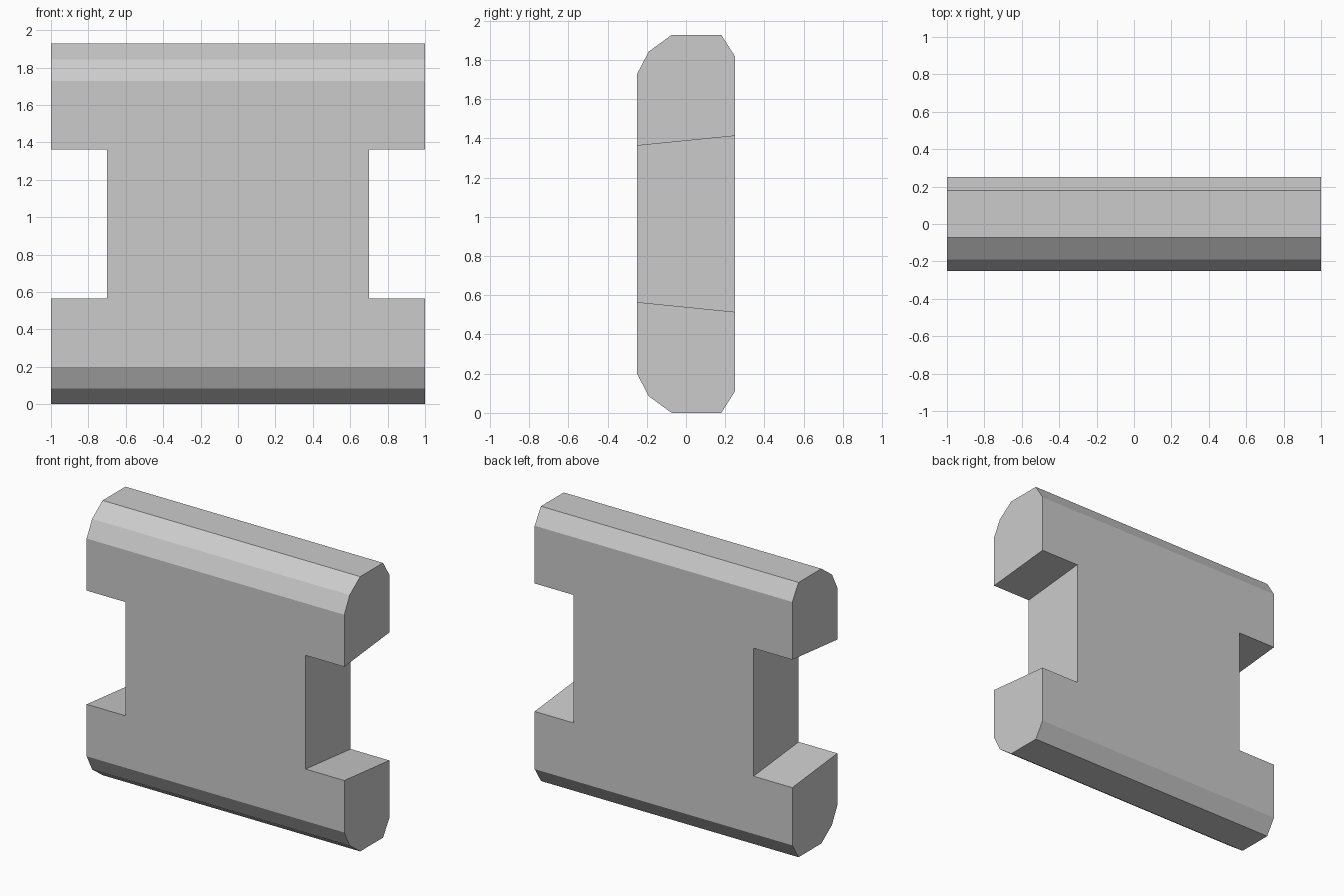
import bpy, bmesh

if "Cube" in bpy.data.objects:
    bpy.data.objects.remove(bpy.data.objects["Cube"])

MID = 0.964  # half height; the shape mirrors top to bottom


def prism(bm, lower, x0, x1):
    """Extrude a (y, z) outline, mirrored about mid height, from x0 to x1."""
    outline = lower + [(y, 2 * MID - z) for y, z in reversed(lower)]
    face = bm.faces.new([bm.verts.new((x0, y, z)) for y, z in outline])
    ext = bmesh.ops.extrude_face_region(bm, geom=[face])
    for v in ext["geom"]:
        if isinstance(v, bmesh.types.BMVert):
            v.co.x = x1


def make(name, lower, spans):
    bm = bmesh.new()
    for x0, x1 in spans:
        prism(bm, lower, x0, x1)
    bmesh.ops.recalc_face_normals(bm, faces=bm.faces[:])
    mesh = bpy.data.meshes.new(name)
    bm.to_mesh(mesh)
    bm.free()
    obj = bpy.data.objects.new(name, mesh)
    bpy.context.collection.objects.link(obj)
    return obj


# Slab with bevelled long edges: wide two-step bevel in front, small one behind
slab = make("notched_slab",
            [(-0.25, 0.2), (-0.19, 0.085), (-0.073, 0), (0.18, 0), (0.25, 0.11)],
            [(-1, 1)])

# Side notches, flaring open toward the back
cutter = make("notch_cutter", [(-0.35, 0.575), (0.35, 0.505)],
              [(-1.1, -0.7), (0.7, 1.1)])
cutter.hide_render = True
cutter.hide_set(True)

cut = slab.modifiers.new("side_notches", "BOOLEAN")
cut.operation = "DIFFERENCE"
cut.solver = "EXACT"
cut.object = cutter
